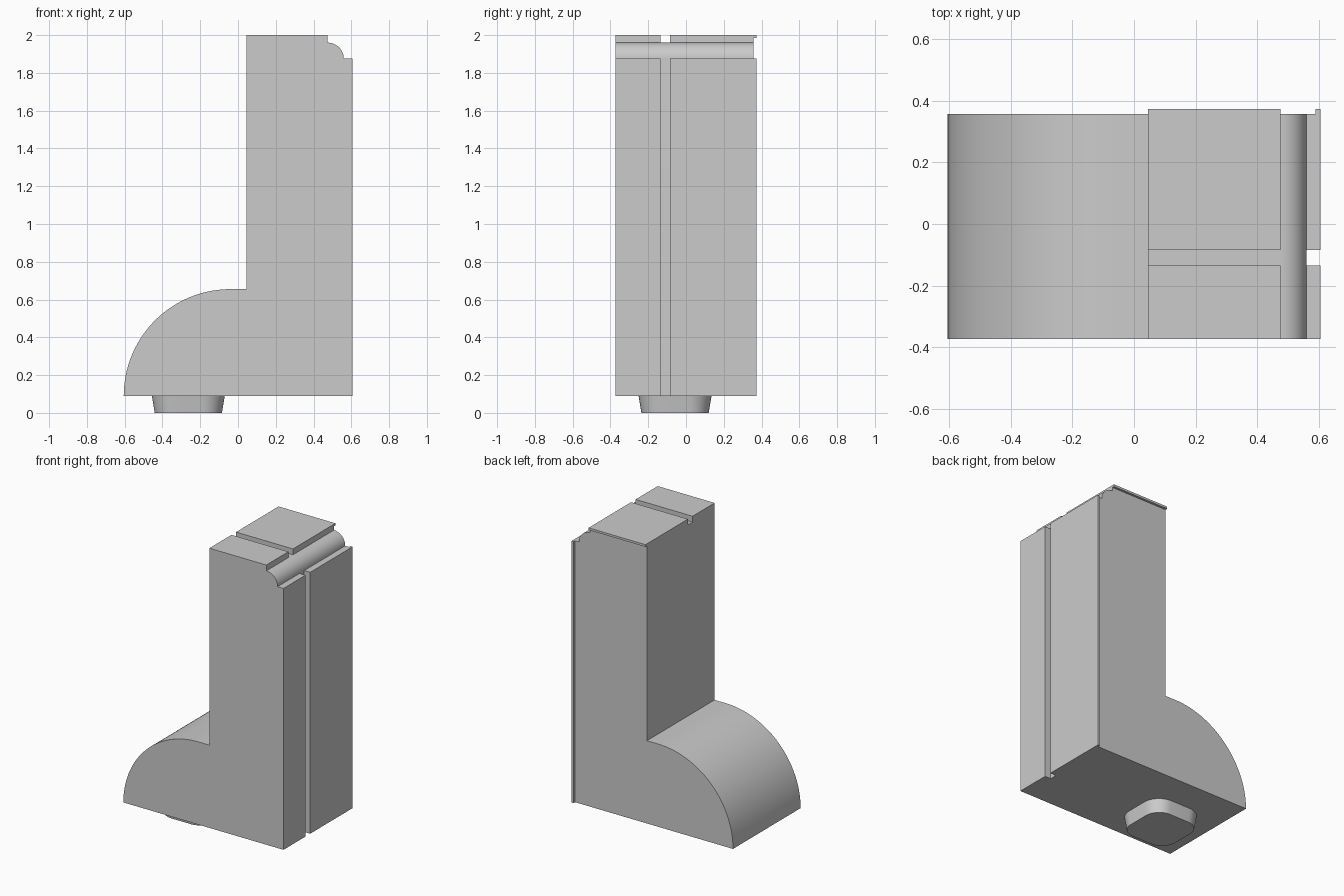
import bpy, bmesh, math

default = bpy.data.objects.get("Cube")
if default:
    bpy.data.objects.remove(default, do_unlink=True)

grey = bpy.data.materials.new("plain_grey")
grey.use_nodes = True
colour = (0.6, 0.6, 0.6, 1)
grey.diffuse_color = colour
grey.node_tree.nodes["Principled BSDF"].inputs["Base Color"].default_value = colour


def loft(name, start, end):
    """Closed solid between two matching loops of points."""
    bm = bmesh.new()
    a = [bm.verts.new(p) for p in start]
    b = [bm.verts.new(p) for p in end]
    n = len(a)
    bm.faces.new(a)
    bm.faces.new(b)
    for i in range(n):
        j = (i + 1) % n
        bm.faces.new((a[i], a[j], b[j], b[i]))
    bmesh.ops.recalc_face_normals(bm, faces=bm.faces)
    mesh = bpy.data.meshes.new(name)
    bm.to_mesh(mesh)
    bm.free()
    mesh.materials.append(grey)
    obj = bpy.data.objects.new(name, mesh)
    bpy.context.collection.objects.link(obj)
    return obj


def activate(obj):
    bpy.ops.object.select_all(action='DESELECT')
    obj.select_set(True)
    bpy.context.view_layer.objects.active = obj


def arc(cx, cz, r, a0, a1, steps):
    angles = [math.radians(a0 + (a1 - a0) * i / steps) for i in range(steps + 1)]
    return [(cx + r * math.cos(a), cz + r * math.sin(a)) for a in angles]


def cut_box(target, x, y, z):
    """Cut an axis-aligned box out of the target."""
    loops = [[(px, py, pz) for px, py in
              ((x[0], y[0]), (x[1], y[0]), (x[1], y[1]), (x[0], y[1]))] for pz in z]
    cutter = loft("cutter", *loops)
    cutter.hide_render = True
    mod = target.modifiers.new("cut", 'BOOLEAN')
    mod.operation = 'DIFFERENCE'
    mod.solver = 'EXACT'
    mod.object = cutter
    activate(target)
    bpy.ops.object.modifier_apply(modifier=mod.name)
    bpy.data.objects.remove(cutter, do_unlink=True)


# Body: rounded foot, upright wall and beaded top corner
profile = arc(-0.04, 0.09, 0.565, 180, 90, 40)
profile += [(0.045, 0.655), (0.045, 2), (0.475, 2)]
profile += arc(0.475, 1.875, 0.085, 90, 0, 20)
profile += [(0.605, 1.875), (0.605, 0.09)]
body = loft("body", *[[(x, y, z) for x, z in profile] for y in (-0.373, 0.373)])

# Panel joints on top and side, then the recess that leaves thin back lips
joint = (-0.135, -0.085)
cut_box(body, (0, 0.52), joint, (1.96, 2.1))
cut_box(body, (0.56, 0.7), joint, (0, 1.92))
cut_box(body, (-1, 0.589), (0.357, 0.5), (0, 1.985))


# Tapered peg with rounded corners under the foot
def rounded_square(half, r, z):
    loop = []
    for k, (sx, sy) in enumerate(((1, 1), (-1, 1), (-1, -1), (1, -1))):
        cx, cy = -0.263 + sx * (half - r), -0.058 + sy * (half - r)
        loop += [(x, y, z) for x, y in arc(cx, cy, r, 90 * k, 90 * k + 90, 12)]
    return loop


peg = loft("peg", rounded_square(0.178, 0.105, 0), rounded_square(0.193, 0.12, 0.09))

for obj in (body, peg):
    activate(obj)
    bpy.ops.object.shade_smooth_by_angle(angle=math.radians(30))
